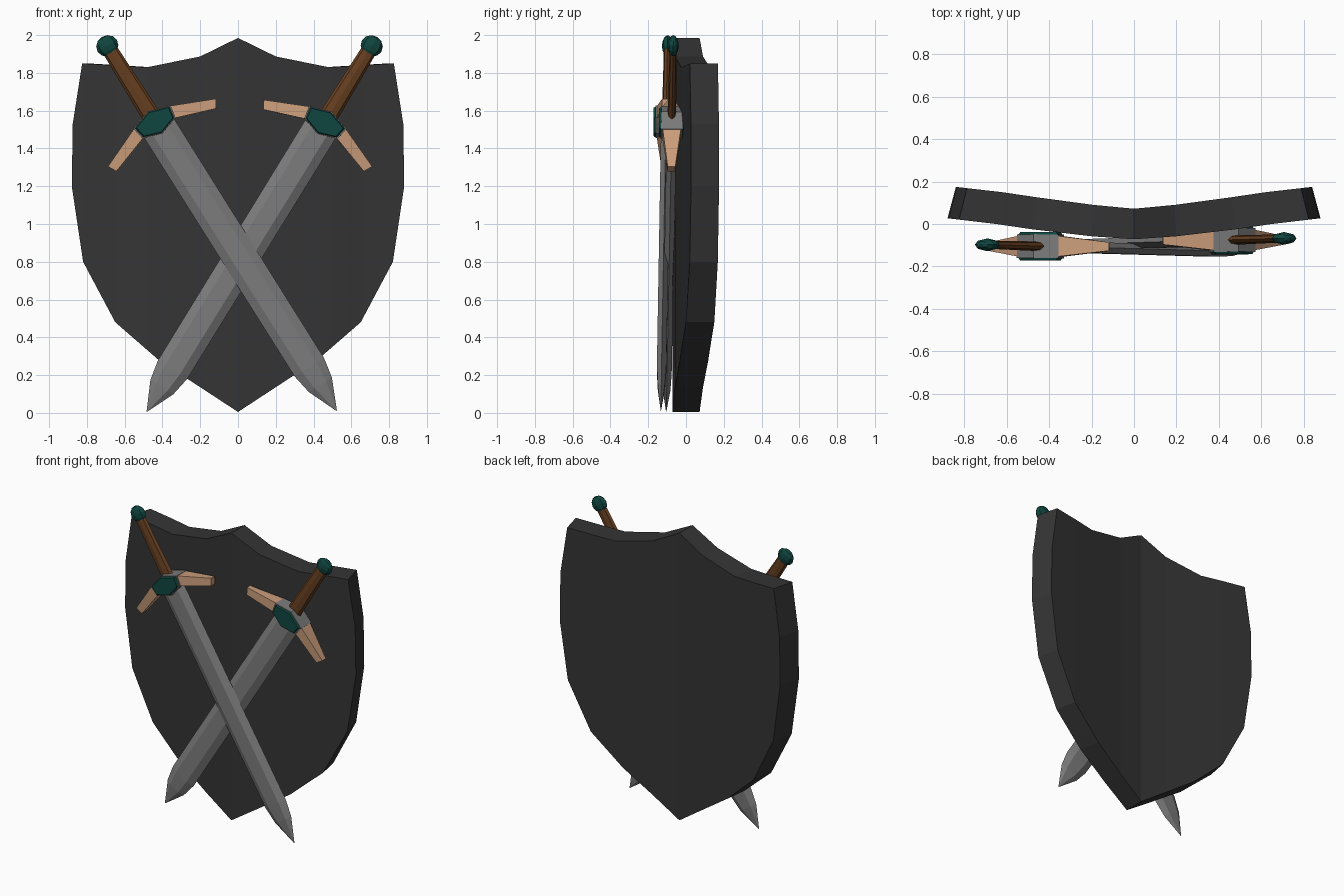
import bpy, bmesh, math
from mathutils import Matrix, Vector

if "Cube" in bpy.data.objects:
    bpy.data.objects.remove(bpy.data.objects["Cube"])


def material(name, rgb):
    m = bpy.data.materials.new(name)
    m.diffuse_color = (*rgb, 1)
    m.use_nodes = True
    m.node_tree.nodes["Principled BSDF"].inputs["Base Color"].default_value = m.diffuse_color
    return m


IRON = material("dark_iron", (0.035, 0.035, 0.035))
STEEL = material("steel", (0.2, 0.2, 0.2))
WOOD = material("brown_grip", (0.13, 0.048, 0.014))
BRASS = material("pale_guard", (0.6, 0.34, 0.2))
TEAL = material("teal", (0.005, 0.06, 0.05))


def finish(bm, name, mat, matrix=Matrix()):
    bm.transform(matrix)
    bmesh.ops.recalc_face_normals(bm, faces=bm.faces)
    mesh = bpy.data.meshes.new(name)
    bm.to_mesh(mesh)
    bm.free()
    mesh.materials.append(mat)
    obj = bpy.data.objects.new(name, mesh)
    bpy.context.collection.objects.link(obj)
    return obj


def loft(rings, bm=None):
    """Skin a list of equal-length point rings and cap both ends."""
    bm = bm or bmesh.new()
    vs = [[bm.verts.new(p) for p in r] for r in rings]
    n = len(rings[0])
    for a, b in zip(vs, vs[1:]):
        for i in range(n):
            j = (i + 1) % n
            bm.faces.new((a[i], a[j], b[j], b[i]))
    bm.faces.new(vs[0])
    bm.faces.new(vs[-1])
    return bm


def lerp_table(table, x):
    for (x0, y0), (x1, y1) in zip(table, table[1:]):
        if x <= x1 or (x1, y1) == table[-1]:
            return y0 + (y1 - y0) * (x - x0) / (x1 - x0)


# Shield: flat heater outline, sliced into vertical bands, then bowed
half = [(0, 1.985), (0.2, 1.887), (0.48, 1.83), (0.825, 1.85), (0.875, 1.53),
        (0.88, 1.2), (0.82, 0.8), (0.65, 0.48), (0.42, 0.28), (0, 0.005)]
outline = half + [(-x, z) for x, z in half[-2:0:-1]]
bm = loft([[(x, y, z) for x, z in outline] for y in (-1, 1)])
for cut in (-0.65, -0.48, -0.2, 0, 0.2, 0.48, 0.65):
    bmesh.ops.bisect_plane(bm, geom=bm.verts[:] + bm.edges[:] + bm.faces[:],
                           plane_co=(cut, 0, 0), plane_no=(1, 0, 0), dist=1e-4)
front = [(0, -0.072), (0.2, -0.058), (0.48, -0.025), (0.65, 0.0), (0.88, 0.027)]
back = [(0, 0.072), (0.2, 0.09), (0.48, 0.126), (0.65, 0.15), (0.88, 0.175)]
for v in bm.verts:
    if v.co.y < 0:
        v.co.y = lerp_table(front, abs(v.co.x))
    else:
        v.co.y = lerp_table(back, abs(v.co.x))
        v.co.x *= 0.955
finish(bm, "shield", IRON)


def sword(prefix, pommel, tip):
    # Local frame: x across the blade, y through it, z from pommel to tip
    pommel, tip = Vector(pommel), Vector(tip)
    d = (tip - pommel).normalized()
    p = Vector((0, 1, 0)).cross(d).normalized()
    frame = Matrix.Translation(pommel) @ Matrix((p, d.cross(p), d)).transposed().to_4x4()
    length = (tip - pommel).length

    # Blade: hexagonal section narrowing to a curved point
    def section(z, w, t):
        return [(-w, 0, z), (-w / 2, -t, z), (w / 2, -t, z),
                (w, 0, z), (w / 2, t, z), (-w / 2, t, z)]
    finish(loft([section(0.48, 0.094, 0.026), section(2.01, 0.092, 0.025),
                 section(2.12, 0.072, 0.02), section(length, 0.002, 0.001)]),
           prefix + "_blade", STEEL, frame)

    # Grip: flattened eight-sided taper
    finish(loft([[(r * math.cos(i * math.pi / 4), 0.46 * r * math.sin(i * math.pi / 4), z)
                  for i in range(8)] for z, r in ((0.03, 0.041), (0.45, 0.05))]),
           prefix + "_grip", WOOD, frame)

    # Pommel
    bm = bmesh.new()
    bmesh.ops.create_uvsphere(bm, u_segments=8, v_segments=6, radius=0.06)
    bmesh.ops.scale(bm, vec=(1, 0.5, 0.92), verts=bm.verts)
    finish(bm, prefix + "_pommel", TEAL, frame)

    # Guard: two tapered arms swept toward the blade
    bm = bmesh.new()
    for s in (-1, 1):
        loft([[(s * x0, -t, z0), (s * x1, -t, z1), (s * x1, t, z1), (s * x0, t, z0)]
              for x0, z0, x1, z1, t in ((0.0, 0.412, 0.0, 0.54, 0.052),
                                        (0.115, 0.448, 0.103, 0.516, 0.048),
                                        (0.337, 0.543, 0.312, 0.588, 0.02))], bm)
    bmesh.ops.remove_doubles(bm, verts=bm.verts, dist=1e-5)
    bmesh.ops.delete(bm, geom=[f for f in bm.faces
                               if all(abs(v.co.x) < 1e-4 for v in f.verts)],
                     context='FACES_ONLY')
    finish(bm, prefix + "_guard", BRASS, frame)

    # Six-sided collar with an inset plate on both faces
    hexagon = [(-0.116, 0.446), (0, 0.409), (0.116, 0.446),
               (0.104, 0.513), (0, 0.548), (-0.104, 0.513)]

    def plate(scale, y):
        return [(x * scale, y, 0.48 + (z - 0.48) * scale) for x, z in hexagon]
    finish(loft([plate(1, -0.056), plate(1, 0.056)]), prefix + "_collar", STEEL, frame)
    finish(loft([plate(0.86, -0.067), plate(0.97, -0.05),
                 plate(0.97, 0.05), plate(0.86, 0.067)]),
           prefix + "_collar_plate", TEAL, frame)


sword("front_sword", (-0.692, -0.098, 1.943), (0.522, -0.133, 0.012))
sword("rear_sword", (0.708, -0.068, 1.943), (-0.482, -0.105, 0.008))
